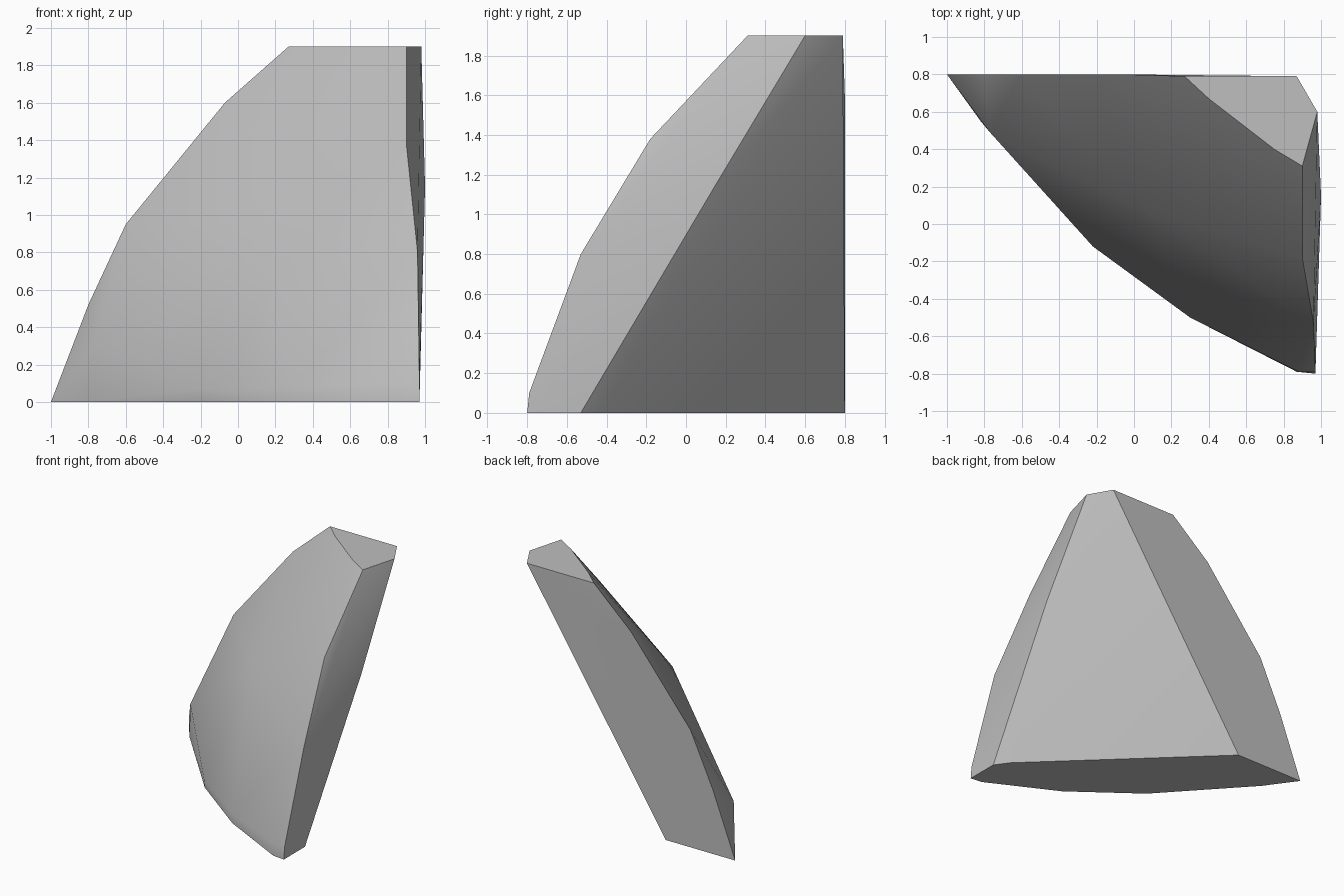
import bpy
import bmesh
import math

default_cube = bpy.data.objects.get("Cube")
if default_cube:
    bpy.data.objects.remove(default_cube, do_unlink=True)

# Stone colour
stone = bpy.data.materials.new("light_grey_stone")
stone.use_nodes = True
grey = (0.52, 0.52, 0.52, 1.0)
stone.diffuse_color = grey
for node in stone.node_tree.nodes:
    if node.type == "BSDF_PRINCIPLED":
        node.inputs["Base Color"].default_value = grey
        node.inputs["Roughness"].default_value = 0.8

TOP = 1.9
BACK = 0.8


def ring(outline, height):
    """Horizontal outline lifted to one height."""
    return [(x, y, height) for x, y in outline]


# Flat foot and flat top outlines
foot = ring([(-1, BACK), (-0.82, 0.55), (-0.22, -0.11), (0.3, -0.5),
             (0.87, -0.79), (0.97, -0.8), (0.97, -0.53), (0.89, -0.42),
             (-0.38, BACK)], 0)
crown = ring([(0.27, 0.79), (0.4, 0.67), (0.75, 0.4), (0.9, 0.31),
              (0.98, 0.6), (0.87, 0.79)], TOP)

# Stepped edge of the flat back
back_edge = [(x, BACK, z) for x, z in [(-0.8, 0.52), (-0.6, 0.95), (-0.07, 1.6)]]

# Chipped front and the worn right edge
front_chips = [(-0.77, 0.49, 0.3), (-0.22, -0.12, 0.07), (0.08, 0.06, 1.0),
               (0.3, -0.5, 0.08)]
worn_edge = [(0.9, -0.18, 1.38), (0.96, -0.53, 0.8), (0.97, -0.79, 0.1),
             (0.88, -0.79, 0.1), (1.0, 0.15, 1.15)]

# Wrap the corners in one solid boulder
bm = bmesh.new()
for corner in foot + crown + back_edge + front_chips + worn_edge:
    bm.verts.new(corner)
hull = bmesh.ops.convex_hull(bm, input=bm.verts[:])
loose = [v for v in bm.verts if not v.link_faces]
bmesh.ops.delete(bm, geom=loose, context="VERTS")
bmesh.ops.dissolve_limit(bm, angle_limit=math.radians(1),
                         verts=bm.verts[:], edges=bm.edges[:])
bmesh.ops.recalc_face_normals(bm, faces=bm.faces[:])

mesh = bpy.data.meshes.new("boulder")
bm.to_mesh(mesh)
bm.free()
mesh.materials.append(stone)

boulder = bpy.data.objects.new("boulder", mesh)
bpy.context.collection.objects.link(boulder)

# Soft facets with crisp cut faces
bpy.ops.object.select_all(action="DESELECT")
boulder.select_set(True)
bpy.context.view_layer.objects.active = boulder
bpy.ops.object.shade_smooth_by_angle(angle=math.radians(35))
